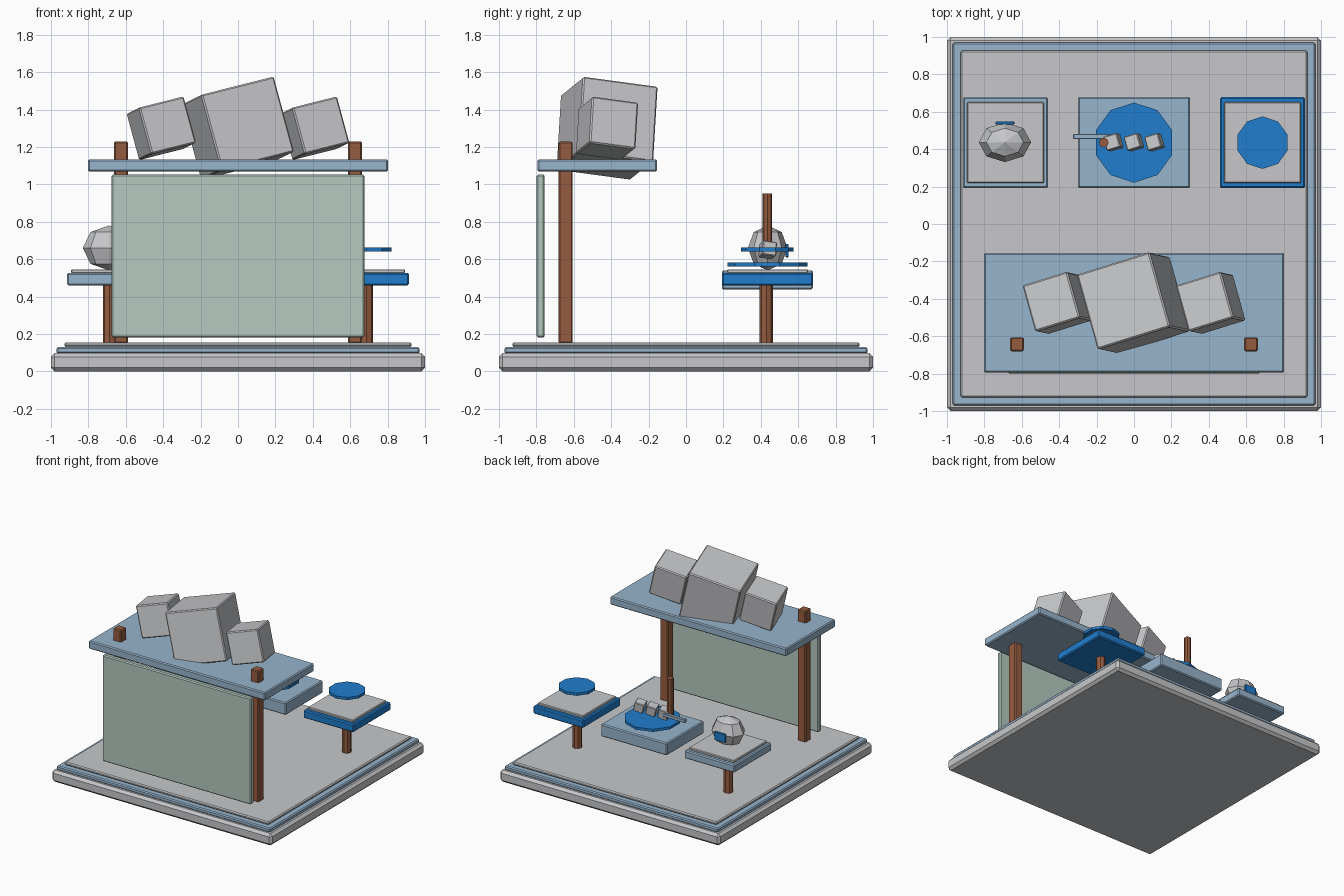
import bpy, math
from mathutils import Matrix

if "Cube" in bpy.data.objects:
    bpy.data.objects.remove(bpy.data.objects["Cube"])


def material(name, rgb):
    m = bpy.data.materials.new(name)
    m.diffuse_color = (*rgb, 1)
    m.use_nodes = True
    m.node_tree.nodes["Principled BSDF"].inputs["Base Color"].default_value = m.diffuse_color
    return m


GREY = material("stone grey", (0.57, 0.575, 0.59))
PALE = material("pale blue", (0.31, 0.46, 0.61))
BLUE = material("bright blue", (0.014, 0.205, 0.61))
BROWN = material("wood brown", (0.30, 0.107, 0.05))
GREEN = material("pale green", (0.46, 0.59, 0.53))

TILT = tuple(math.radians(a) for a in (-7.6, -13.5, 17.3))


def finish(name, mat):
    o = bpy.context.object
    o.name = name
    o.data.materials.append(mat)
    return o


def box(name, mat, centre, size, bevel=0.008, rot=(0, 0, 0)):
    bpy.ops.mesh.primitive_cube_add(size=1, location=centre, rotation=rot)
    o = finish(name, mat)
    o.data.transform(Matrix.Diagonal((*size, 1)))
    if bevel:
        b = o.modifiers.new("Bevel", "BEVEL")
        b.width, b.segments = bevel, 1
    return o


def slab(name, mat, x, y, z0, z1, sx, sy, bevel=0.008):
    return box(name, mat, (x, y, (z0 + z1) / 2), (sx, sy, z1 - z0), bevel)


def prism(name, mat, x, y, z0, z1, r, sides):
    bpy.ops.mesh.primitive_cylinder_add(vertices=sides, radius=r, depth=z1 - z0,
                                        location=(x, y, (z0 + z1) / 2))
    return finish(name, mat)


# Stepped base
slab("base", GREY, 0, 0, 0, 0.097, 2, 2, 0.02)
slab("base_trim", PALE, 0, 0, 0.095, 0.13, 1.94, 1.94)
slab("floor", GREY, 0, 0, 0.13, 0.155, 1.855, 1.855)

# Front screen, posts and canopy
slab("front_panel", GREEN, 0, -0.777, 0.18, 1.053, 1.35, 0.042)
for side, x in (("left", -0.625), ("right", 0.625)):
    slab(side + "_post", BROWN, x, -0.643, 0.15, 1.23, 0.075, 0.075)
slab("canopy", PALE, 0, -0.475, 1.068, 1.134, 1.605, 0.64)

# Tilted blocks on the canopy
for name, x, s in (("left_block", -0.41, 0.258), ("middle_block", -0.003, 0.418),
                   ("right_block", 0.41, 0.258)):
    box(name, GREY, (x, -0.422, 1.30), (s, s, s), 0.008, TILT)

# Side tables with legs and plates
for side, x, mat in (("left", -0.687, PALE), ("right", 0.687, BLUE)):
    prism(side + "_table_leg", BROWN, x, 0.43, 0.15, 0.465, 0.036, 8)
    slab(side + "_table", mat, x, 0.435, 0.46, 0.526, 0.455, 0.487)
    slab(side + "_table_plate", GREY, x, 0.435, 0.524, 0.546, 0.412, 0.432, 0.005)
prism("right_disc", BLUE, 0.687, 0.435, 0.64, 0.662, 0.14, 10)

# Middle table with disc, skewered cubes, bar and rod
slab("middle_table", PALE, 0, 0.435, 0.438, 0.54, 0.6, 0.487)
prism("middle_disc", BLUE, 0, 0.435, 0.562, 0.583, 0.214, 10)
for i, x in enumerate((-0.11, 0, 0.11)):
    box(f"small_cube_{i + 1}", GREY, (x, 0.437, 0.65), (0.078,) * 3, 0.005, TILT)
slab("bar", PALE, -0.225, 0.468, 0.638, 0.665, 0.2, 0.028, 0.003)
prism("rod", BROWN, -0.162, 0.435, 0.63, 0.95, 0.026, 8)

# Faceted stone with a small plate on its back
bpy.ops.mesh.primitive_uv_sphere_add(segments=8, ring_count=4, radius=1,
                                     location=(-0.69, 0.437, 0.66))
stone = finish("stone", GREY)
stone.data.transform(Matrix.Diagonal((0.14, 0.106, 0.12, 1)))
slab("stone_plate", BLUE, -0.69, 0.54, 0.61, 0.68, 0.1, 0.016, 0.003)
